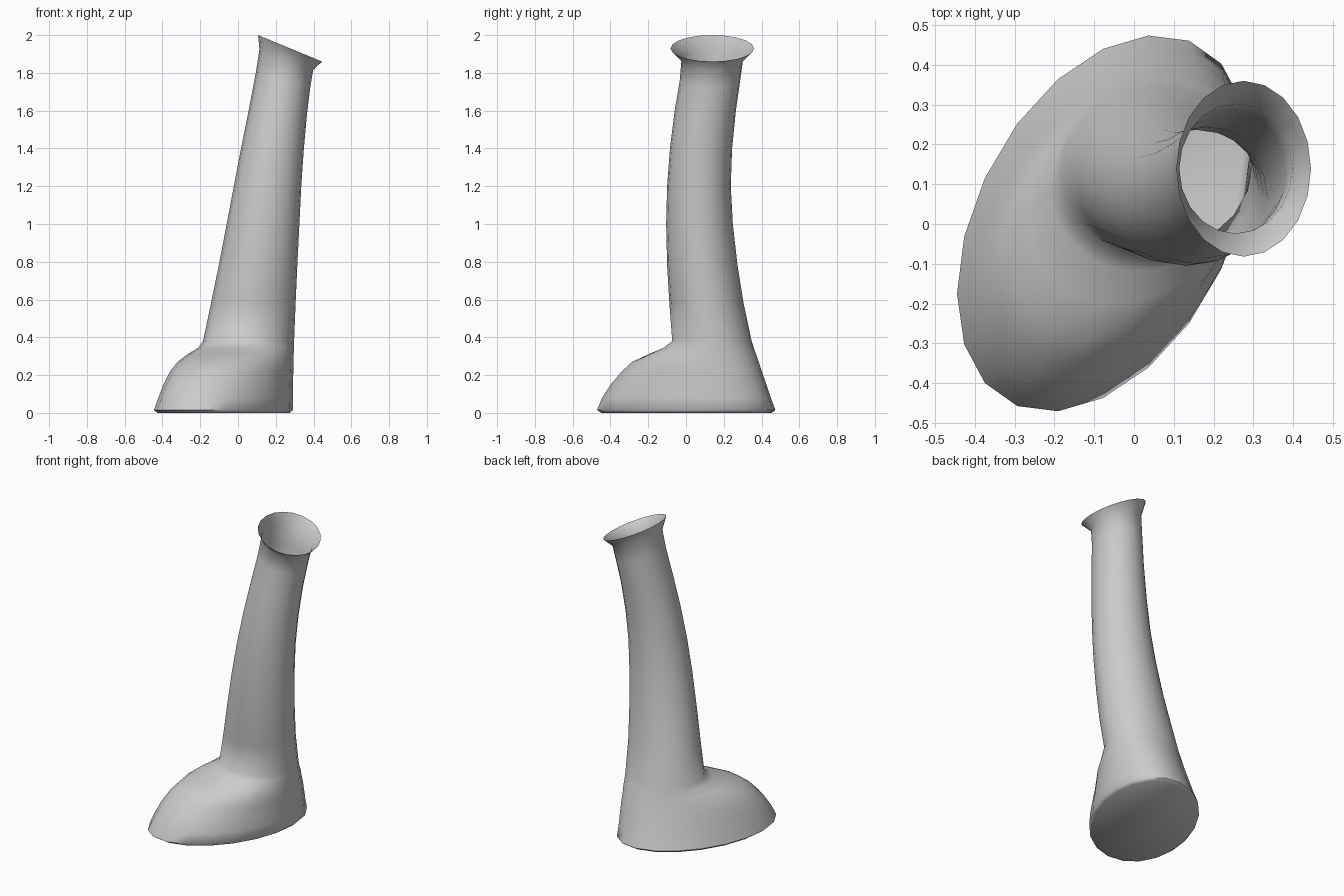
import bpy, bmesh, math

SIDES = 20

# Cross-sections from base to neck:
# height, x min, x max, y min, y max, shear in degrees (slants the oval), tilt (drop towards +x)
RINGS = [
    (0.000, -0.425, 0.275, -0.450, 0.455, 22, 0),
    (0.015, -0.445, 0.290, -0.472, 0.475, 22, 0),
    (0.080, -0.422, 0.290, -0.445, 0.450, 22, 0),
    (0.150, -0.395, 0.291, -0.400, 0.427, 22, 0),
    (0.220, -0.360, 0.293, -0.340, 0.402, 21, 0),
    (0.270, -0.320, 0.294, -0.285, 0.385, 18, 0),
    (0.310, -0.268, 0.295, -0.200, 0.372, 14, 0),
    (0.345, -0.210, 0.296, -0.120, 0.360, 7, 0),
    (0.380, -0.185, 0.297, -0.073, 0.348, 3, 0),
    (0.580, -0.143, 0.305, -0.088, 0.305, 0, 0),
    (0.780, -0.102, 0.314, -0.100, 0.273, 0, 0),
    (1.000, -0.060, 0.325, -0.105, 0.248, 0, 0),
    (1.200, -0.022, 0.335, -0.100, 0.237, 0, 0),
    (1.400, 0.018, 0.348, -0.085, 0.244, 0, 0.01),
    (1.600, 0.060, 0.365, -0.060, 0.264, 0, 0.02),
    (1.760, 0.094, 0.382, -0.033, 0.287, 0, 0.04),
    (1.870, 0.114, 0.398, -0.024, 0.302, 0, 0.055),
    (1.930, 0.106, 0.445, -0.082, 0.360, 0, 0.07),   # flared lip
]


def add_ring(bm, z, x0, x1, y0, y1, shear, tilt):
    verts = []
    for i in range(SIDES):
        t = 2 * math.pi * i / SIDES
        x = (x0 + x1) / 2 + (x1 - x0) / 2 * math.cos(t)
        y = (y0 + y1) / 2 + (y1 - y0) / 2 * math.sin(t + math.radians(shear))
        verts.append(bm.verts.new((x, y, z - tilt * math.cos(t))))
    return verts


# Boot-shaped vase: single wall, closed floor, open top
bm = bmesh.new()
rings = [add_ring(bm, *r) for r in RINGS]
for low, high in zip(rings, rings[1:]):
    for i in range(SIDES):
        j = (i + 1) % SIDES
        bm.faces.new((low[i], low[j], high[j], high[i]))
bm.faces.new(list(reversed(rings[0])))
mesh = bpy.data.meshes.new("boot_vase")
bm.to_mesh(mesh)
bm.free()

grey = bpy.data.materials.new("plain grey")
grey.diffuse_color = (0.6, 0.6, 0.6, 1)
mesh.materials.append(grey)

vase = bpy.data.objects.new("boot_vase", mesh)
bpy.context.collection.objects.link(vase)
bpy.context.view_layer.objects.active = vase
vase.select_set(True)
bpy.ops.object.shade_smooth_by_angle(angle=math.radians(60))
